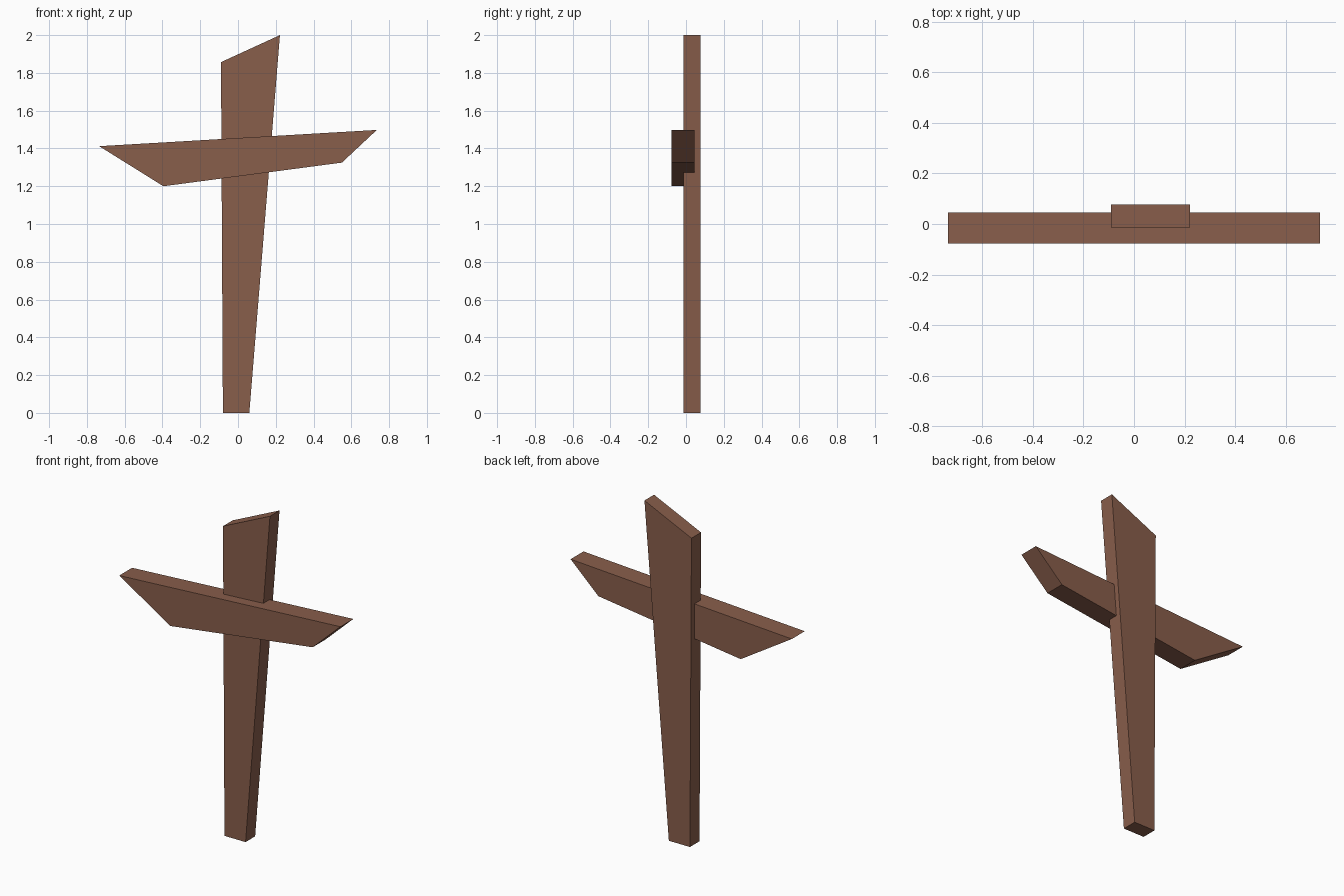
import bpy
import bmesh

if "Cube" in bpy.data.objects:
    bpy.data.objects.remove(bpy.data.objects["Cube"])

wood = bpy.data.materials.new("brown wood")
wood.diffuse_color = (0.25, 0.112, 0.071, 1.0)
wood.use_nodes = True
wood.node_tree.nodes["Principled BSDF"].inputs["Base Color"].default_value = wood.diffuse_color


def plank(name, outline, y_front, y_back):
    """Extrude a front-view (x, z) outline from y_front to y_back."""
    bm = bmesh.new()
    face = bm.faces.new([bm.verts.new((x, y_front, z)) for x, z in outline])
    out = bmesh.ops.extrude_face_region(bm, geom=[face], use_keep_orig=True)
    verts = [g for g in out["geom"] if isinstance(g, bmesh.types.BMVert)]
    bmesh.ops.translate(bm, verts=verts, vec=(0, y_back - y_front, 0))
    bmesh.ops.recalc_face_normals(bm, faces=bm.faces)
    mesh = bpy.data.meshes.new(name)
    bm.to_mesh(mesh)
    bm.free()
    mesh.materials.append(wood)
    obj = bpy.data.objects.new(name, mesh)
    bpy.context.collection.objects.link(obj)
    return obj


# Tapered upright with a slanted top
plank("upright_post", [(-0.08, 0), (0.06, 0), (0.222, 2.0), (-0.09, 1.857)], -0.014, 0.077)

# Crooked crossbar let into the front of the post
plank("crossbar", [(-0.395, 1.2), (0.55, 1.325), (0.735, 1.498), (-0.735, 1.412)], -0.077, 0.045)
